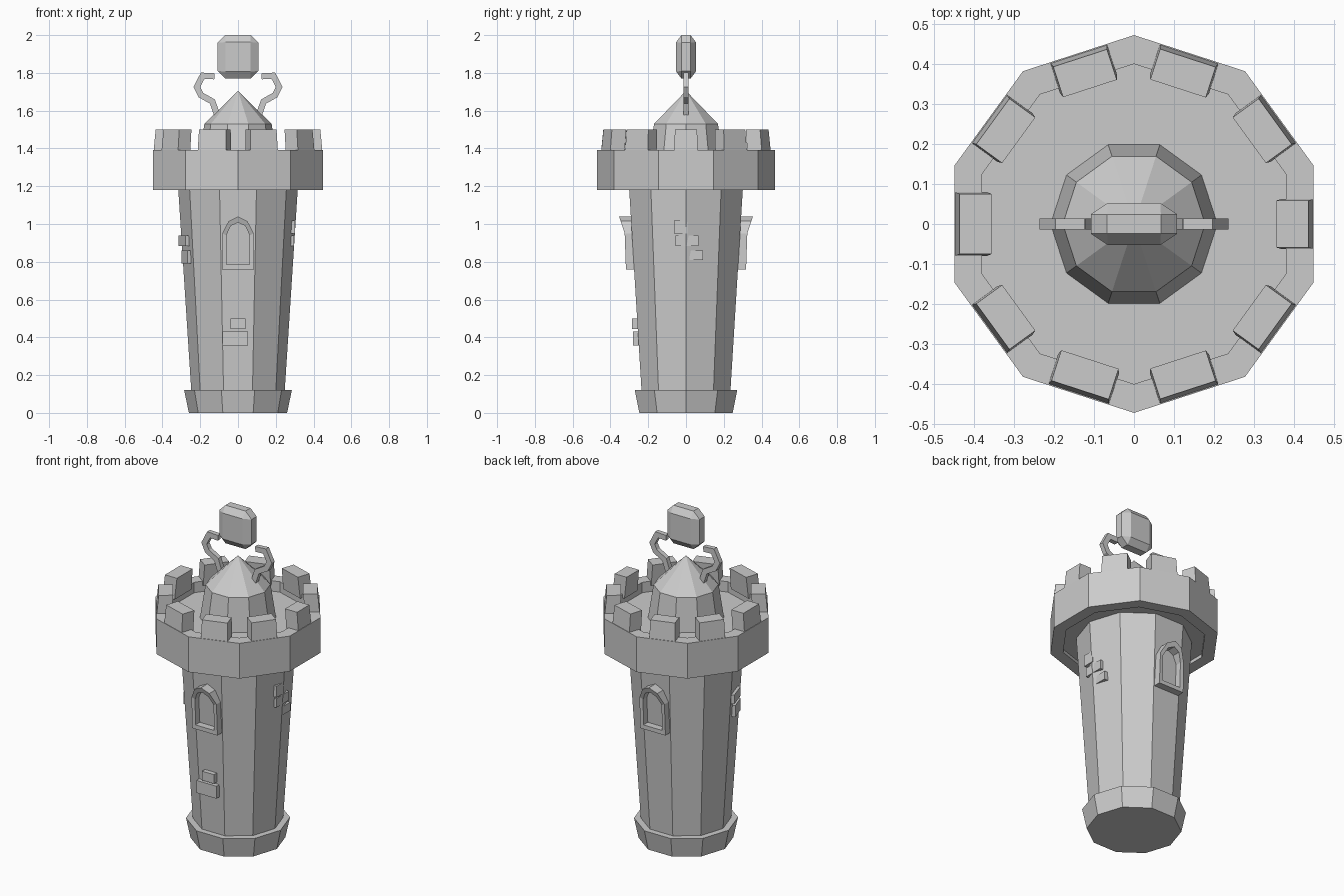
import bpy, bmesh, math
from mathutils import Vector, Matrix

if "Cube" in bpy.data.objects:
    bpy.data.objects.remove(bpy.data.objects["Cube"])

SIDES = 10


def finish(bm, name):
    bmesh.ops.recalc_face_normals(bm, faces=bm.faces[:])
    me = bpy.data.meshes.new(name)
    bm.to_mesh(me)
    bm.free()
    ob = bpy.data.objects.new(name, me)
    bpy.context.collection.objects.link(ob)
    return ob


def lathe(name, profile, turn=0.0):
    """Ten-sided solid from (radius, z) rings; ends are capped, radius 0 is a tip."""
    bm = bmesh.new()
    rings = []
    for r, z in profile:
        if r == 0:
            rings.append([bm.verts.new((0, 0, z))] * SIDES)
        else:
            angs = [turn + math.tau * i / SIDES for i in range(SIDES)]
            rings.append([bm.verts.new((r * math.cos(a), r * math.sin(a), z)) for a in angs])
    for lo, hi in zip(rings, rings[1:]):
        for i in range(SIDES):
            j = (i + 1) % SIDES
            bm.faces.new(list(dict.fromkeys((lo[i], lo[j], hi[j], hi[i]))))
    for ring in (rings[0], rings[-1]):
        if len(set(ring)) > 1:
            bm.faces.new(ring)
    return finish(bm, name)


def block(name, size, loc, angle=0.0, taper=1.0, lean=0.0):
    """Box facing outward along local +x, placed in a frame turned about z."""
    bm = bmesh.new()
    bmesh.ops.create_cube(bm, size=1)
    for v in bm.verts:
        top = v.co.z > 0
        v.co = Vector((v.co.x * size[0], v.co.y * size[1], v.co.z * size[2])) + Vector(loc)
        if top:
            v.co.y = loc[1] + (v.co.y - loc[1]) * taper
            v.co.x -= lean
    bm.transform(Matrix.Rotation(angle, 4, 'Z'))
    return finish(bm, name)


# Tower: foot, tapering shaft, overhanging crown with sunken floor, turret with pointed roof
half = math.pi / SIDES
lathe("foot", [(0.26, 0), (0.285, 0.12), (0.245, 0.12)])
lathe("shaft", [(0.245, 0.08), (0.318, 1.21)])
lathe("crown", [(0.4, 1.20), (0.4, 1.18), (0.472, 1.18), (0.472, 1.393),
                (0.4, 1.393), (0.4, 1.33)], half)
lathe("turret", [(0.21, 1.32), (0.178, 1.53), (0, 1.705)])

# Merlons on the middle of each crown side
widths = [0.125, 0.15, 0.155, 0.15, 0.15, 0.16, 0.15, 0.16, 0.155, 0.15]
for i, w in enumerate(widths):
    block(f"merlon_{i}", (0.08, w, 0.13), (0.408, 0, 1.435), i * math.tau / SIDES, 0.94, 0.012)


# Arched window frames, front and back, with a hood that swells outward at the top
def window(name, turn):
    outer = [(-0.085, 0.76), (0.085, 0.76), (0.083, 0.95), (0.05, 1.015), (0, 1.04),
             (-0.05, 1.015), (-0.083, 0.95)]
    inner = [(-0.062, 0.785), (0.062, 0.785), (0.062, 0.94), (0.038, 0.99), (0, 1.008),
             (-0.038, 0.99), (-0.062, 0.94)]

    def front(z):
        return -0.318 - max(0, z - 0.93) * 0.33

    bm = bmesh.new()
    loops = [[bm.verts.new((x, -0.26, z)) for x, z in outer],
             [bm.verts.new((x, front(z), z)) for x, z in outer],
             [bm.verts.new((x, front(z), z)) for x, z in inner],
             [bm.verts.new((x, -0.26, z)) for x, z in inner]]
    n = len(outer)
    for k in range(4):
        a, b = loops[k], loops[(k + 1) % 4]
        for i in range(n):
            j = (i + 1) % n
            bm.faces.new((a[i], a[j], b[j], b[i]))
    bm.transform(Matrix.Rotation(turn, 4, 'Z'))
    finish(bm, name)


window("front_window", 0)
window("back_window", math.pi)

# Loose bricks: (depth, width, height), (out, along, up), facing angle
bricks = [
    ((0.05, 0.08, 0.055), (0.262, 0.0, 0.472), -math.pi / 2),
    ((0.05, 0.135, 0.075), (0.256, -0.015, 0.393), -math.pi / 2),
    ((0.05, 0.07, 0.068), (0.278, -0.028, 0.985), 0),
    ((0.05, 0.122, 0.055), (0.271, 0.005, 0.912), 0),
    ((0.05, 0.072, 0.05), (0.262, 0.055, 0.835), 0),
    ((0.05, 0.12, 0.055), (0.278, -0.025, 0.912), math.radians(198)),
    ((0.05, 0.10, 0.07), (0.273, 0.0, 0.825), math.radians(198)),
]
for i, (size, loc, ang) in enumerate(bricks):
    block(f"brick_{i}", size, loc, ang)

# Floating gem: thick eight-sided girdle with a rectangular table on each face
bm = bmesh.new()
for s in (-1, 1):
    for sx in (-1, 1):
        for sz in (-1, 1):
            for x, y, z in ((0.067, 0.024, 0.115), (0.108, 0.024, 0.075), (0.066, 0.052, 0.078)):
                bm.verts.new((sx * x, s * y, sz * z + 1.885))
bmesh.ops.convex_hull(bm, input=bm.verts[:])
bmesh.ops.dissolve_limit(bm, angle_limit=0.02, verts=bm.verts[:], edges=bm.edges[:])
finish(bm, "gem")

# Pair of curved prongs holding the gem
path = [Vector(p) for p in ((0.125, 1.782), (0.187, 1.785), (0.218, 1.725),
                            (0.197, 1.683), (0.135, 1.648), (0.112, 1.58))]


def prong(name, side):
    bm = bmesh.new()
    rings = []
    for i, p in enumerate(path):
        d0 = (p - path[i - 1]).normalized() if i else (path[1] - p).normalized()
        d1 = (path[i + 1] - p).normalized() if i + 1 < len(path) else d0
        t = (d0 + d1).normalized()
        off = Vector((-t.y, t.x)) * 0.016 / max(t.dot(d0), 0.5)
        rings.append([bm.verts.new((side * (p + off * s).x, y, (p + off * s).y))
                      for s, y in ((-1, -0.014), (1, -0.014), (1, 0.014), (-1, 0.014))])
    for a, b in zip(rings, rings[1:]):
        for i in range(4):
            j = (i + 1) % 4
            bm.faces.new((a[i], a[j], b[j], b[i]))
    bm.faces.new(rings[0])
    bm.faces.new(rings[-1])
    finish(bm, name)


prong("prong_right", 1)
prong("prong_left", -1)
